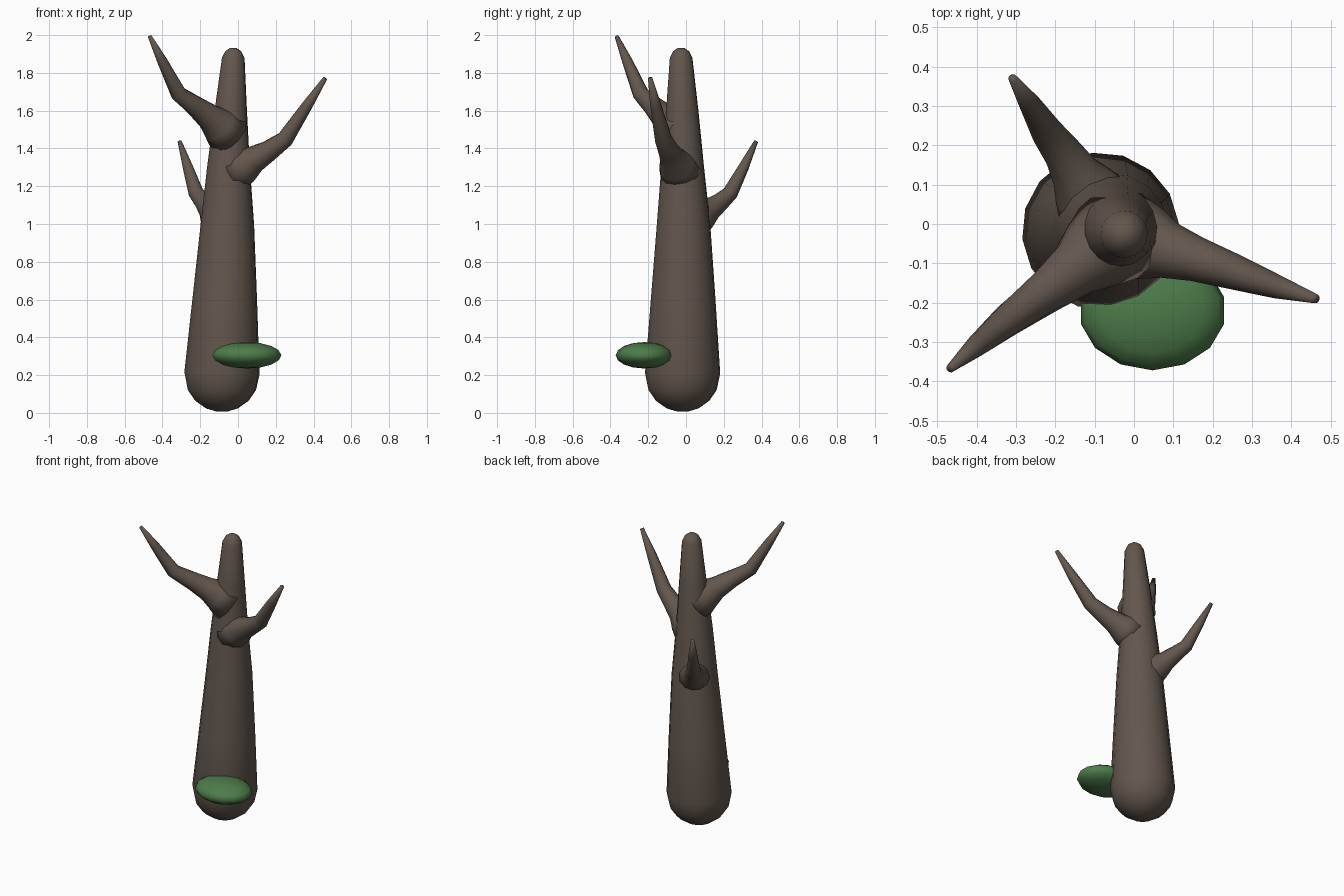
import bpy, bmesh, math
from mathutils import Vector

cube = bpy.data.objects.get("Cube")
if cube:
    bpy.data.objects.remove(cube, do_unlink=True)


def make_material(name, rgb):
    mat = bpy.data.materials.new(name)
    mat.use_nodes = True
    mat.diffuse_color = (*rgb, 1)
    mat.node_tree.nodes["Principled BSDF"].inputs["Base Color"].default_value = (*rgb, 1)
    return mat


bark = make_material("bark brown", (0.125, 0.095, 0.075))
moss = make_material("moss green", (0.075, 0.2, 0.068))


def finish(name, bm, mat):
    """Turn a bmesh into a smooth shaded object."""
    bmesh.ops.recalc_face_normals(bm, faces=bm.faces)
    mesh = bpy.data.meshes.new(name)
    bm.to_mesh(mesh)
    bm.free()
    mesh.materials.append(mat)
    mesh.shade_smooth()
    obj = bpy.data.objects.new(name, mesh)
    bpy.context.collection.objects.link(obj)
    return obj


def tube(name, stations, sides, mat):
    """Loft round sections along a path of (x, y, z, radius)."""
    bm = bmesh.new()
    path = [Vector(s[:3]) for s in stations]
    rings = []
    for i, (p, s) in enumerate(zip(path, stations)):
        tangent = path[min(i + 1, len(path) - 1)] - path[max(i - 1, 0)]
        side = tangent.cross(Vector((0.3, 1, 0))).normalized()
        up = side.cross(tangent).normalized()
        ring = []
        for k in range(sides):
            a = math.tau * k / sides
            ring.append(bm.verts.new(p + s[3] * (side * math.cos(a) + up * math.sin(a))))
        rings.append(ring)
    for low, high in zip(rings, rings[1:]):
        for k in range(sides):
            n = (k + 1) % sides
            bm.faces.new((low[k], low[n], high[n], high[k]))
    bm.faces.new(rings[0])
    bm.faces.new(rings[-1])
    return finish(name, bm, mat)


# Trunk: rounded foot, gentle taper and lean, domed top
trunk = []
for deg in (8, 25, 45, 65):
    a = math.radians(deg)
    trunk.append((-0.085, -0.018, 0.205 - 0.2 * math.cos(a), 0.2 * math.sin(a)))
trunk += [
    (-0.085, -0.018, 0.21, 0.2),
    (-0.07, -0.015, 0.6, 0.172),
    (-0.056, -0.013, 1.0, 0.142),
    (-0.05, -0.018, 1.3, 0.114),
    (-0.038, -0.02, 1.6, 0.086),
    (-0.025, -0.026, 1.88, 0.06),
    (-0.025, -0.026, 1.915, 0.042),
    (-0.025, -0.026, 1.933, 0.016),
]
tube("trunk", trunk, 16, bark)

# Branches: flared at the trunk, bent upward at a knee, narrow at the tip
tube("right_branch", [
    (-0.05, -0.035, 1.47, 0.12),
    (-0.1, -0.075, 1.525, 0.098),
    (-0.15, -0.115, 1.565, 0.072),
    (-0.22, -0.17, 1.62, 0.056),
    (-0.315, -0.24, 1.69, 0.043),
    (-0.4, -0.31, 1.86, 0.028),
    (-0.467, -0.367, 1.993, 0.011)], 12, bark)
tube("left_branch", [
    (-0.02, -0.03, 1.28, 0.115),
    (0.04, -0.05, 1.31, 0.095),
    (0.09, -0.068, 1.345, 0.072),
    (0.16, -0.09, 1.385, 0.057),
    (0.25, -0.12, 1.45, 0.046),
    (0.365, -0.16, 1.625, 0.03),
    (0.462, -0.19, 1.772, 0.012)], 12, bark)
tube("back_branch", [
    (-0.095, 0.045, 1.02, 0.105),
    (-0.125, 0.09, 1.05, 0.084),
    (-0.15, 0.13, 1.078, 0.062),
    (-0.18, 0.18, 1.115, 0.05),
    (-0.222, 0.235, 1.165, 0.041),
    (-0.265, 0.305, 1.3, 0.028),
    (-0.309, 0.371, 1.437, 0.011)], 12, bark)

# Flattened moss pad on the front of the foot
bm = bmesh.new()
bmesh.ops.create_uvsphere(bm, u_segments=14, v_segments=8, radius=1)
bmesh.ops.scale(bm, vec=(0.187, 0.152, 0.07), verts=bm.verts)
bmesh.ops.translate(bm, vec=(0.047, -0.22, 0.305), verts=bm.verts)
finish("moss_pad", bm, moss)
